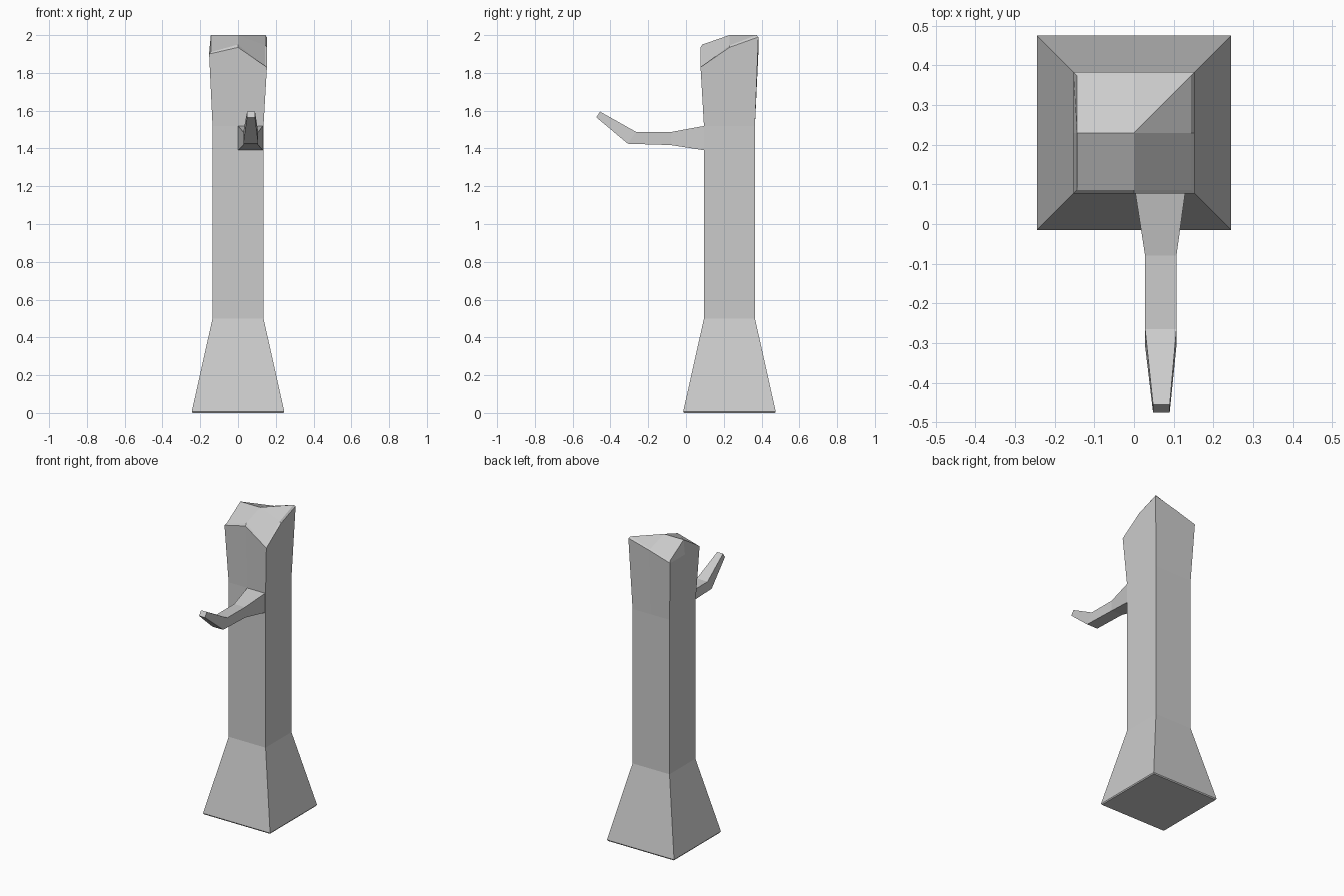
import bpy, bmesh

if "Cube" in bpy.data.objects:
    bpy.data.objects.remove(bpy.data.objects["Cube"])


def loft(name, rings, cap_start=True, cap_end=True):
    """Skin matching rings of points; returns the bmesh result as an object."""
    bm = bmesh.new()
    loops = [[bm.verts.new(p) for p in ring] for ring in rings]
    n = len(loops[0])
    for a, b in zip(loops, loops[1:]):
        for i in range(n):
            j = (i + 1) % n
            bm.faces.new((a[i], a[j], b[j], b[i]))
    if cap_start:
        bm.faces.new(loops[0][::-1])
    if cap_end == "peak":
        # four facets meeting at the centre of the broken top
        c = bm.verts.new((0, CY, 2.0))
        t = loops[-1]
        for i in range(0, n, 2):
            q = (t[i - 1], t[i], t[(i + 1) % n])
            if i == 4:  # back right splinter folds along the centre-corner line
                bm.faces.new((q[0], q[1], c))
                bm.faces.new((q[1], q[2], c))
            else:
                bm.faces.new((q[0], q[1], q[2], c))
    elif cap_end:
        bm.faces.new(loops[-1])
    bmesh.ops.recalc_face_normals(bm, faces=bm.faces)
    me = bpy.data.meshes.new(name)
    bm.to_mesh(me)
    bm.free()
    ob = bpy.data.objects.new(name, me)
    bpy.context.collection.objects.link(ob)
    return ob


CY = 0.23
# corners and edge midpoints, starting front left and going counter-clockwise
DIRS = [(-1, -1), (0, -1), (1, -1), (1, 0), (1, 1), (0, 1), (-1, 1), (-1, 0)]


def square(h, z):
    zs = z if isinstance(z, list) else [z] * 8
    return [(x * h, CY + y * h, k) for (x, y), k in zip(DIRS, zs)]


# Trunk: flared foot, straight shaft, widening broken top with a thin rim
rim = [1.90, 1.935, 1.83, 1.935, 1.99, 1.95, 1.905, 1.905]
inner = [1.91, 1.95, 1.832, 1.945, 2.0, 1.955, 1.915, 2.0]
loft("trunk", [square(0.241, 0), square(0.245, 0.007), square(0.135, 0.5),
               square(0.135, 1.52), square(0.153, rim), square(0.144, inner)],
     cap_end="peak")

# Branch stub: (x0, x1, y top, z top, y bottom, z bottom)
sections = [(0.0, 0.132, 0.1, 1.52, 0.1, 1.39),
            (0.028, 0.107, -0.08, 1.487, -0.08, 1.418),
            (0.028, 0.107, -0.265, 1.488, -0.308, 1.425),
            (0.048, 0.09, -0.455, 1.595, -0.475, 1.565)]
loft("branch", [[(a, yb, zb), (b, yb, zb), (b, yt, zt), (a, yt, zt)]
                for a, b, yt, zt, yb, zb in sections])
